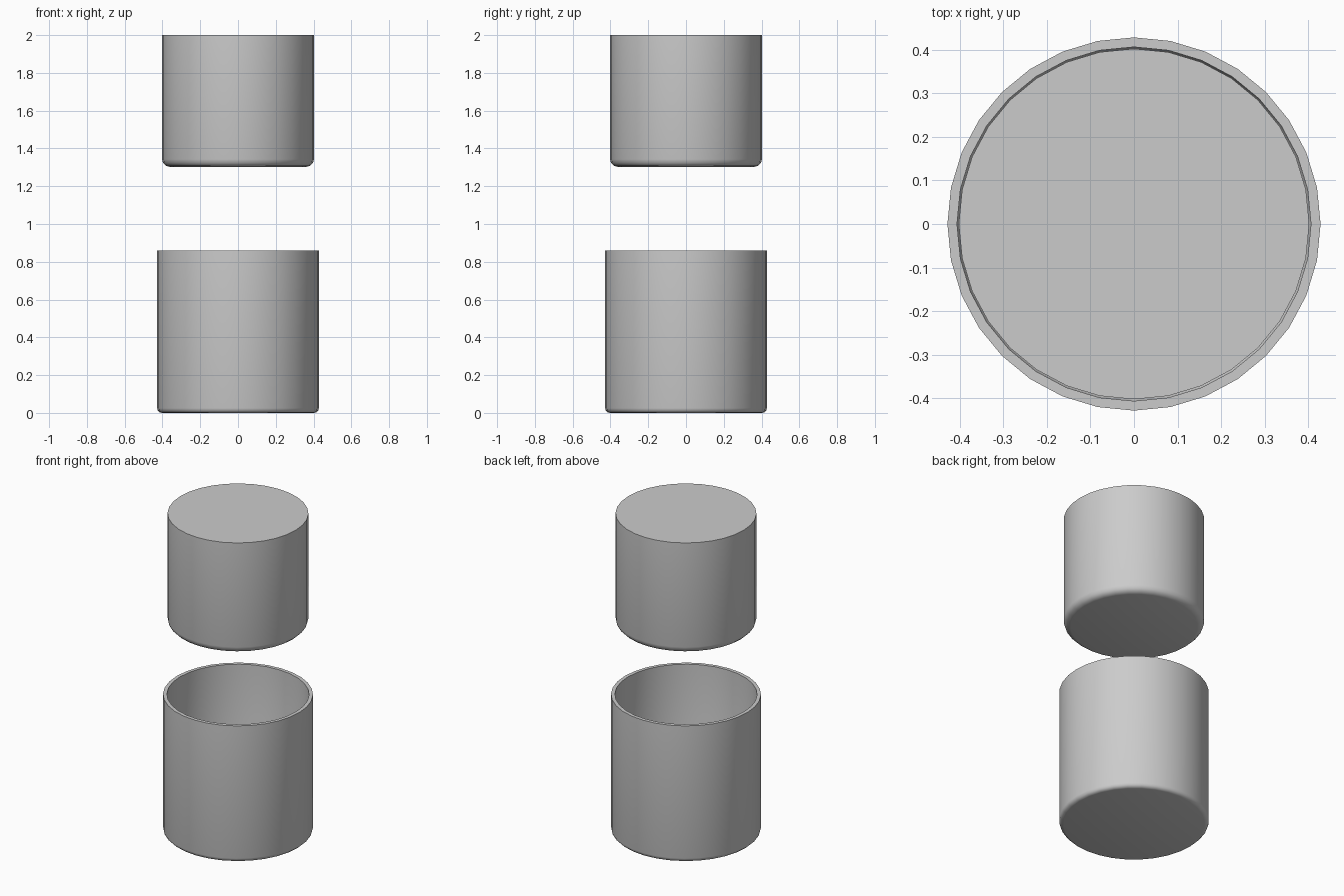
import bpy, bmesh
from math import sin, cos, pi

if "Cube" in bpy.data.objects:
    bpy.data.objects.remove(bpy.data.objects["Cube"])

SIDES = 32


def rounded(radius, z, bevel, steps=3):
    """Profile points from flat base round to the wall."""
    return [(radius - bevel + bevel * sin(a), z + bevel - bevel * cos(a))
            for a in (i * pi / 2 / steps for i in range(steps + 1))]


def lathe(name, profile):
    """Spin a profile around z, capping the first and last rings."""
    bm = bmesh.new()
    rings = [[bm.verts.new((r * cos(2 * pi * i / SIDES), r * sin(2 * pi * i / SIDES), z))
              for i in range(SIDES)] for r, z in profile]
    for a, b in zip(rings, rings[1:]):
        for i in range(SIDES):
            j = (i + 1) % SIDES
            bm.faces.new((a[i], a[j], b[j], b[i]))
    bm.faces.new(rings[0][::-1])
    bm.faces.new(rings[-1])
    mesh = bpy.data.meshes.new(name)
    bm.to_mesh(mesh)
    bm.free()
    obj = bpy.data.objects.new(name, mesh)
    bpy.context.collection.objects.link(obj)
    bpy.ops.object.select_all(action='DESELECT')
    obj.select_set(True)
    bpy.context.view_layer.objects.active = obj
    bpy.ops.object.shade_smooth_by_angle(angle=pi / 5)
    return obj


# Open cup: outer wall, rim, inner wall and floor
lathe("cup", rounded(0.428, 0.0, 0.025) + [(0.428, 0.86)]
      + [(0.406, 0.86)] + rounded(0.406, 0.03, 0.03)[::-1])

# Solid filling floating above the cup
lathe("filling", rounded(0.402, 1.303, 0.04) + [(0.402, 2.0)])
